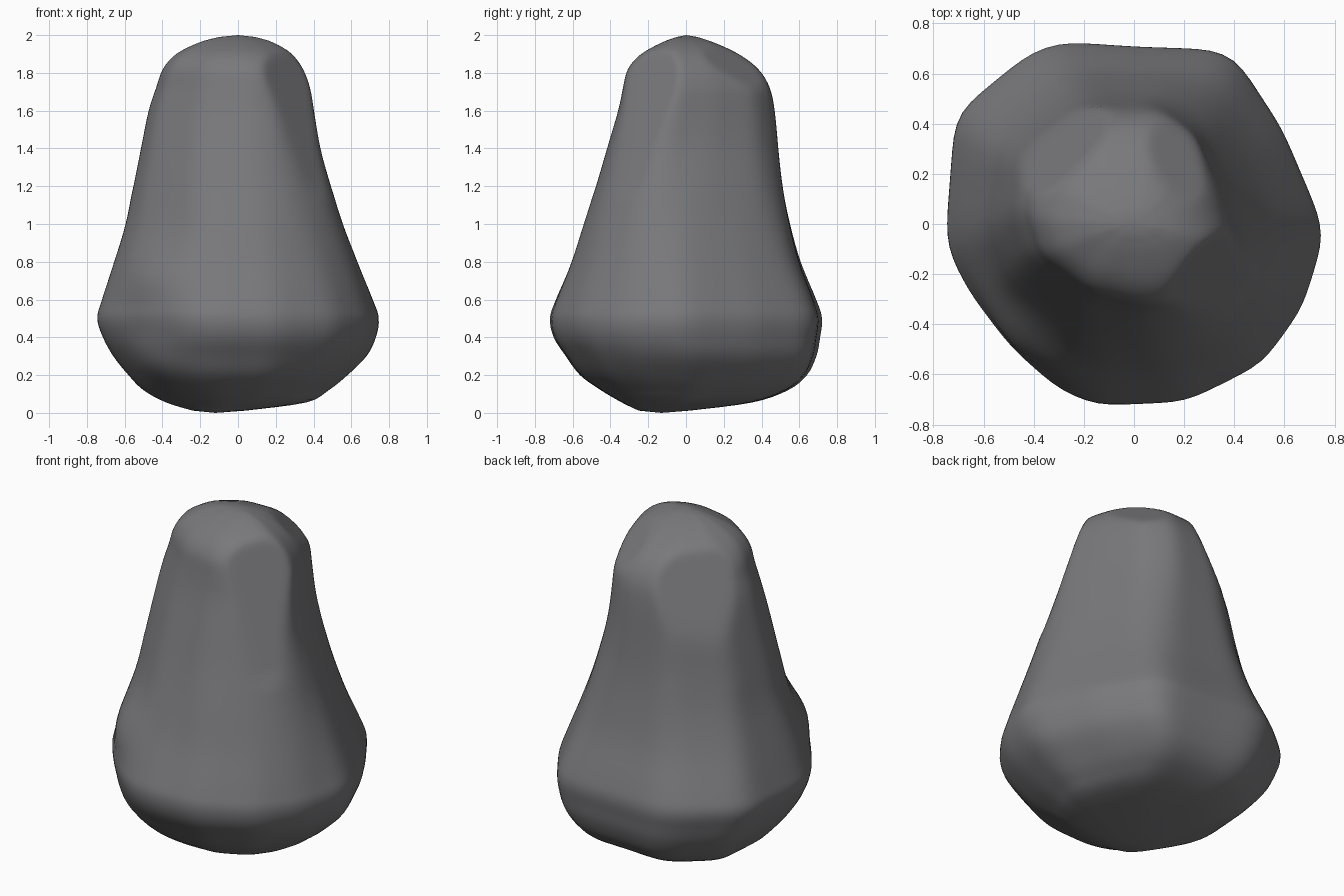
import bpy, bmesh, math
from mathutils import Vector

if "Cube" in bpy.data.objects:
    bpy.data.objects.remove(bpy.data.objects["Cube"])

N = 96      # points round each ring
SUB = 4     # rings between profile keys

# z, x min, x max, y min, y max
PROFILE = [
    (0.012, -0.24, 0.04, -0.25, 0.02), (0.055, -0.38, 0.36, -0.34, 0.35),
    (0.12, -0.50, 0.48, -0.45, 0.54), (0.20, -0.58, 0.58, -0.56, 0.64),
    (0.30, -0.66, 0.68, -0.635, 0.69), (0.40, -0.715, 0.73, -0.70, 0.71),
    (0.50, -0.745, 0.745, -0.72, 0.72), (0.60, -0.72, 0.715, -0.69, 0.69),
    (0.80, -0.655, 0.64, -0.61, 0.61), (1.00, -0.595, 0.565, -0.545, 0.555),
    (1.20, -0.555, 0.50, -0.48, 0.515), (1.40, -0.515, 0.44, -0.42, 0.49),
    (1.60, -0.475, 0.405, -0.36, 0.47), (1.72, -0.435, 0.39, -0.335, 0.445),
    (1.82, -0.40, 0.355, -0.31, 0.385), (1.90, -0.33, 0.29, -0.24, 0.28),
    (1.96, -0.21, 0.19, -0.13, 0.15), (1.99, -0.10, 0.09, -0.05, 0.06),
]
# plan outlines of the wide foot and the narrow head
FOOT = [(-.745, 0), (-.71, .44), (-.42, .68), (-.3, .725), (0, .705), (.3, .695),
        (.39, .67), (.58, .38), (.72, .05), (.745, -.05), (.66, -.33), (.5, -.55),
        (.2, -.7), (-.15, -.715), (-.3, -.65), (-.48, -.48), (-.65, -.27), (-.74, -.1)]
HEAD = [(-.475, .05), (-.42, .27), (-.2, .46), (.1, .47), (.24, .37), (.34, .15),
        (.405, -.08), (.36, -.2), (.2, -.33), (.05, -.36), (-.2, -.3), (-.42, -.13)]
# worn facets: point on the plane, outward normal
FACETS = [((.275, -.19, 1.70), (.72, -.60, .32)),
          ((-.30, .33, 1.58), (-.62, .66, .37)),
          ((.28, .28, 1.74), (.50, .50, .70))]


def normalise(pts):
    xs, ys = [p[0] for p in pts], [p[1] for p in pts]
    def fit(v, vs):
        return 2 * (v - min(vs)) / (max(vs) - min(vs)) - 1
    return [(fit(x, xs), fit(y, ys)) for x, y in pts]


def ring_shape(pts, passes=3):
    """Sample a polygon at equal angles, soften its corners, fit to a unit box."""
    pts = normalise(pts)
    out = []
    for i in range(N):
        a = 2 * math.pi * i / N
        c, s = math.cos(a), math.sin(a)
        best = 0
        for (x1, y1), (x2, y2) in zip(pts, pts[1:] + pts[:1]):
            dx, dy = x2 - x1, y2 - y1
            den = c * dy - s * dx
            if abs(den) < 1e-9:
                continue
            r = (x1 * dy - y1 * dx) / den
            t = (x1 * s - y1 * c) / den
            if r > 0 and -1e-6 <= t <= 1 + 1e-6:
                best = max(best, r)
        out.append(best)
    for _ in range(passes):
        out = [(out[i - 1] + 2 * out[i] + out[(i + 1) % N]) / 4 for i in range(N)]
    return normalise([(r * math.cos(2 * math.pi * i / N), r * math.sin(2 * math.pi * i / N))
                      for i, r in enumerate(out)])


def spline(a, b, c, d, t):
    return tuple(0.5 * (2 * q + (r - p) * t + (2 * p - 5 * q + 4 * r - s) * t * t
                        + (3 * q - p - 3 * r + s) * t ** 3)
                 for p, q, r, s in zip(a, b, c, d))


def swell(x, y, z):
    """Fuller corner at the front left of the foot."""
    da = math.atan2(y, x) + math.radians(135)
    up = math.exp(-((z - .74) / .16) ** 2) + math.exp(-((z - .25) / .13) ** 2)
    return 1 + 0.09 * up * math.exp(-(da / .35) ** 2)


# refined profile
levels = []
last = len(PROFILE) - 1
for i in range(last):
    k = [PROFILE[min(max(i + j, 0), last)] for j in (-1, 0, 1, 2)]
    levels += [spline(*k, j / SUB) for j in range(SUB)]
levels.append(PROFILE[-1])

# boulder: stacked rings closed at both ends
foot, head = ring_shape(FOOT), ring_shape(HEAD)
bm = bmesh.new()
rings = []
for z, x0, x1, y0, y1 in levels:
    t = min(max((z - 0.55) / 0.95, 0), 1)
    ring = []
    for (ax, ay), (bx, by) in zip(foot, head):
        u, v = ax + (bx - ax) * t, ay + (by - ay) * t
        x = (x0 + x1) / 2 + u * (x1 - x0) / 2
        y = (y0 + y1) / 2 + v * (y1 - y0) / 2
        k = swell(x, y, z)
        ring.append(bm.verts.new((x * k, y * k, z)))
    rings.append(ring)
for lo, hi in zip(rings, rings[1:]):
    for i in range(N):
        j = (i + 1) % N
        bm.faces.new((lo[i], lo[j], hi[j], hi[i]))
bottom = bm.verts.new((-0.12, -0.13, 0))
top = bm.verts.new((0, 0, 2))
for i in range(N):
    j = (i + 1) % N
    bm.faces.new((bottom, rings[0][j], rings[0][i]))
    bm.faces.new((top, rings[-1][i], rings[-1][j]))

# press the worn facets flat, then soften their rims
for point, normal in FACETS:
    n = Vector(normal).normalized()
    for v in bm.verts:
        d = (v.co - Vector(point)).dot(n)
        if d > 0 and v.co.z > 1.2:
            v.co -= n * d
bmesh.ops.recalc_face_normals(bm, faces=bm.faces[:])
rim = [v for v in bm.verts if 1.2 < v.co.z < 1.97]
for _ in range(3):
    bmesh.ops.smooth_vert(bm, verts=rim, factor=0.5,
                          use_axis_x=True, use_axis_y=True, use_axis_z=True)

mesh = bpy.data.meshes.new("boulder")
bm.to_mesh(mesh)
bm.free()
boulder = bpy.data.objects.new("boulder", mesh)
bpy.context.collection.objects.link(boulder)

# dark stone
stone = bpy.data.materials.new("dark_stone")
stone.diffuse_color = (0.19, 0.19, 0.20, 1)
stone.use_nodes = True
stone.node_tree.nodes["Principled BSDF"].inputs["Base Color"].default_value = stone.diffuse_color
mesh.materials.append(stone)

bpy.context.view_layer.objects.active = boulder
boulder.select_set(True)
bpy.ops.object.shade_smooth_by_angle(angle=math.radians(40))
